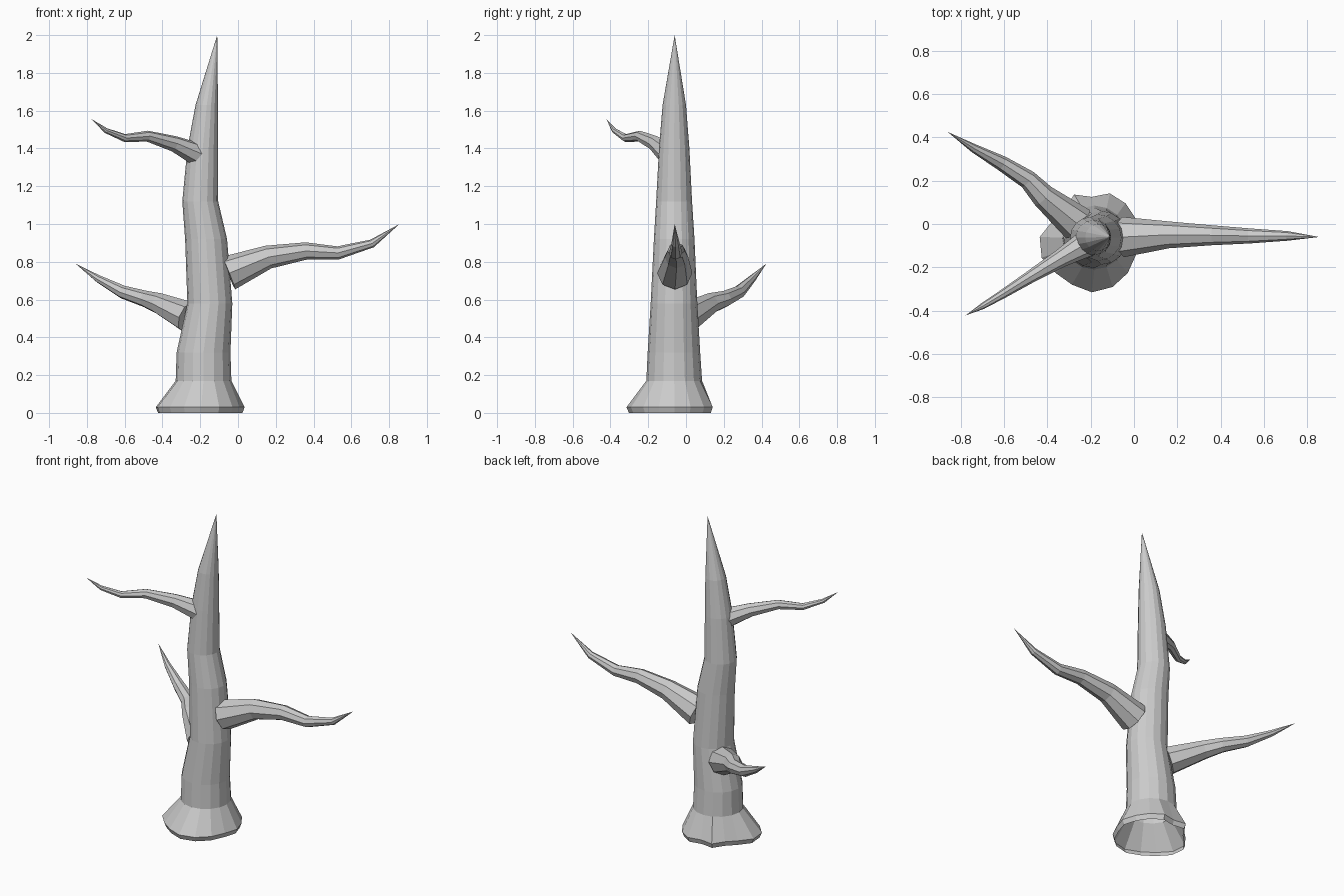
import bpy, bmesh, math
from mathutils import Vector

if "Cube" in bpy.data.objects:
    bpy.data.objects.remove(bpy.data.objects["Cube"])


def skin(name, rings, tip, cap_start):
    """Bridge a list of point rings and close them to a pointed tip."""
    bm = bmesh.new()
    loops = [[bm.verts.new(p) for p in ring] for ring in rings]
    n = len(loops[0])
    for a, b in zip(loops, loops[1:]):
        for i in range(n):
            j = (i + 1) % n
            bm.faces.new((a[i], a[j], b[j], b[i]))
    end = bm.verts.new(tip)
    for i in range(n):
        bm.faces.new((loops[-1][i], loops[-1][(i + 1) % n], end))
    if cap_start:
        bm.faces.new(loops[0][::-1])
    me = bpy.data.meshes.new(name)
    bm.to_mesh(me)
    bm.free()
    ob = bpy.data.objects.new(name, me)
    bpy.context.collection.objects.link(ob)
    return ob


def branch(name, path, radii, tip, sides=8):
    """Tapered, bent branch: rings perpendicular to the path."""
    pts = [Vector(p) for p in path] + [Vector(tip)]
    rings = []
    for k, r in enumerate(radii):
        d = (pts[k + 1] - pts[max(k - 1, 0)]).normalized()
        side = d.cross(Vector((0, 0, 1))).normalized()
        up = side.cross(d)
        # ring order runs counter-clockwise around the growth direction
        rings.append([pts[k] + r * (math.cos(t) * side - math.sin(t) * up)
                      for t in (-2 * math.pi * i / sides for i in range(sides))])
        rings[-1].reverse()
    ob = skin(name, rings, tip, True)
    bm = bmesh.new()
    bm.from_mesh(ob.data)
    bmesh.ops.recalc_face_normals(bm, faces=bm.faces)
    bm.to_mesh(ob.data)
    bm.free()
    return ob


# Trunk: lobed, open root flare, then bent tapering rings
N = 16
flare = [.23, .22, .22, .218, .185, .212, .18, .195,
         .24, .25, .235, .238, .255, .25, .235, .22]
angles = [2 * math.pi * i / N for i in range(N)]
rings = [[(-.195 + s * r * math.cos(a), -.06 + s * r * math.sin(a), z)
          for a, r in zip(angles, flare)] for z, s in ((0, .95), (.03, 1.0))]
# z, x min, x max, y min, y max
sections = [(.17, -.33, -.035, -.21, .085), (.32, -.325, -.04, -.203, .075),
            (.58, -.268, -.03, -.187, .06), (.92, -.28, -.058, -.17, .045),
            (1.12, -.295, -.105, -.158, .032), (1.4, -.268, -.105, -.143, .018),
            (1.63, -.225, -.106, -.124, .0)]
for z, x0, x1, y0, y1 in sections:
    rings.append([((x0 + x1) / 2 + (x1 - x0) / 2 * math.cos(a),
                   (y0 + y1) / 2 + (y1 - y0) / 2 * math.sin(a), z) for a in angles])
skin("trunk", rings, (-.11, -.06, 2.0), False)

# Branches
branch("right_branch",
       [(-.05, -.06, .74), (.16, -.05, .825), (.36, -.052, .857),
        (.53, -.055, .847), (.71, -.055, .897)],
       [.093, .062, .046, .035, .022], (.855, -.06, 1.0))
branch("back_left_branch",
       [(-.26, 0, .505), (-.42, .13, .58), (-.49, .205, .603),
        (-.61, .28, .64), (-.74, .35, .71)],
       [.085, .056, .044, .035, .02], (-.86, .425, .79))
branch("upper_left_branch",
       [(-.22, -.09, 1.37), (-.34, -.16, 1.425), (-.48, -.245, 1.465),
        (-.6, -.32, 1.455), (-.7, -.38, 1.495)],
       [.062, .042, .029, .021, .014], (-.778, -.422, 1.557))
